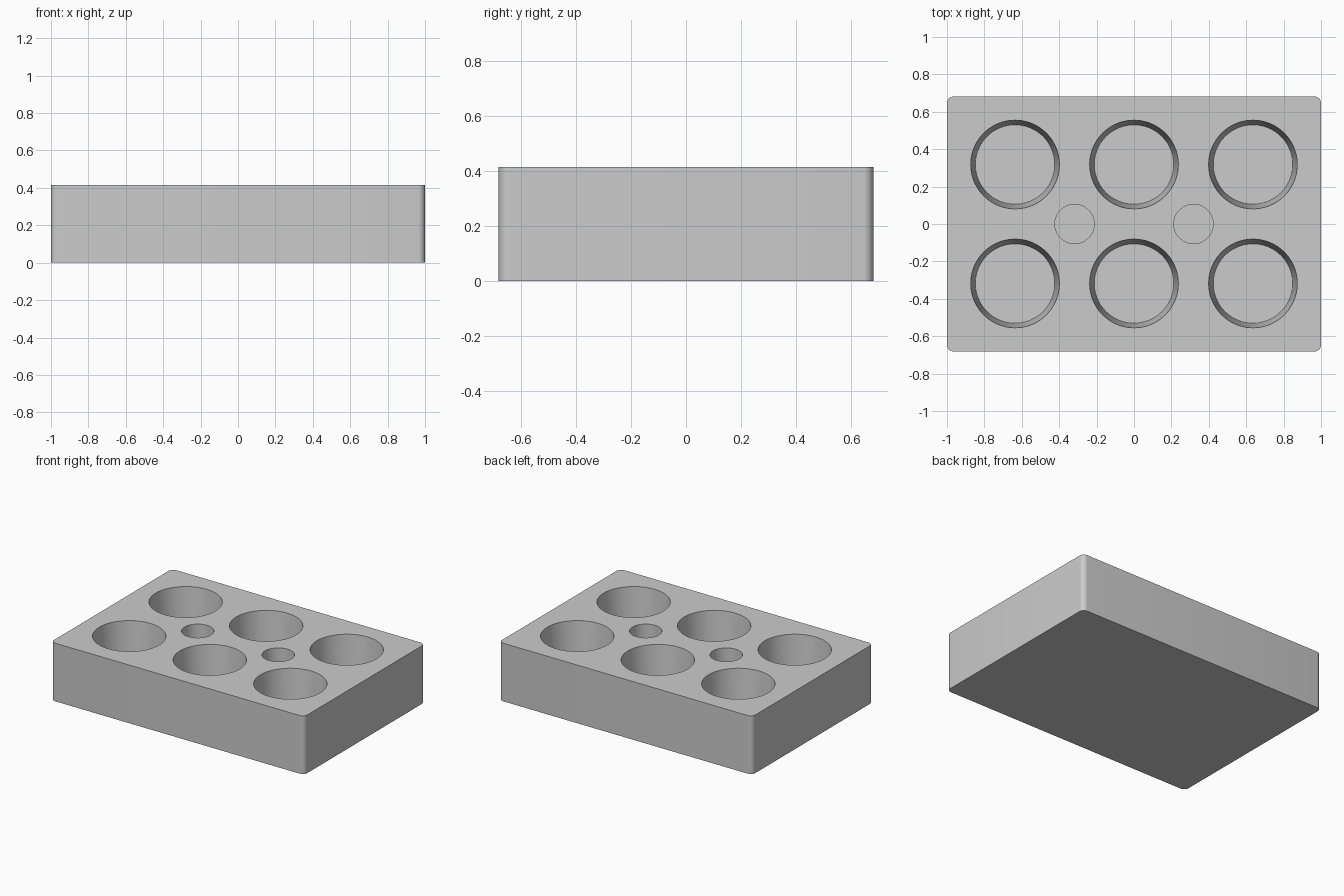
import bpy

cube = bpy.data.objects.get("Cube")
if cube:
    bpy.data.objects.remove(cube, do_unlink=True)

LENGTH, WIDTH, HEIGHT = 2.0, 1.364, 0.415
PITCH = 0.636
FLOOR = 0.055
OVER = 0.05


def apply_modifier(obj, name):
    bpy.ops.object.select_all(action='DESELECT')
    obj.select_set(True)
    bpy.context.view_layer.objects.active = obj
    bpy.ops.object.modifier_apply(modifier=name)


def cut_pocket(block, x, y, r_floor, r_rim):
    """Sink a round, optionally tapered pocket into the top of the block."""
    depth = HEIGHT - FLOOR
    r_top = r_rim + (r_rim - r_floor) * OVER / depth
    bpy.ops.mesh.primitive_cone_add(
        vertices=96, radius1=r_floor, radius2=r_top, depth=depth + OVER,
        location=(x, y, FLOOR + (depth + OVER) / 2))
    cutter = bpy.context.object
    cutter.name = "pocket_cutter"
    cutter.hide_render = True
    mod = block.modifiers.new("pocket", 'BOOLEAN')
    mod.operation = 'DIFFERENCE'
    mod.solver = 'EXACT'
    mod.object = cutter
    apply_modifier(block, mod.name)
    bpy.data.objects.remove(cutter, do_unlink=True)


# Solid block
bpy.ops.mesh.primitive_cube_add(size=1, location=(0, 0, HEIGHT / 2))
block = bpy.context.object
block.name = "holder_block"
block.scale = (LENGTH, WIDTH, HEIGHT)
bpy.ops.object.transform_apply(location=True, rotation=False, scale=True)

# Rounded vertical corners
weights = block.data.attributes.new("bevel_weight_edge", 'FLOAT', 'EDGE')
for edge in block.data.edges:
    a, b = (block.data.vertices[i].co for i in edge.vertices)
    weights.data[edge.index].value = float(abs(a.z - b.z) > HEIGHT / 2)
bevel = block.modifiers.new("corners", 'BEVEL')
bevel.limit_method = 'WEIGHT'
bevel.width = 0.036
bevel.segments = 8
apply_modifier(block, bevel.name)

# Six large tapered pockets
for column in (-1, 0, 1):
    for row in (-1, 1):
        cut_pocket(block, column * PITCH, row * PITCH / 2, 0.212, 0.237)

# Two small straight pockets between them
for side in (-1, 1):
    cut_pocket(block, side * PITCH / 2, 0, 0.105, 0.105)

# Smooth walls with crisp rims
bpy.ops.object.select_all(action='DESELECT')
block.select_set(True)
bpy.context.view_layer.objects.active = block
bpy.ops.object.shade_smooth_by_angle()
